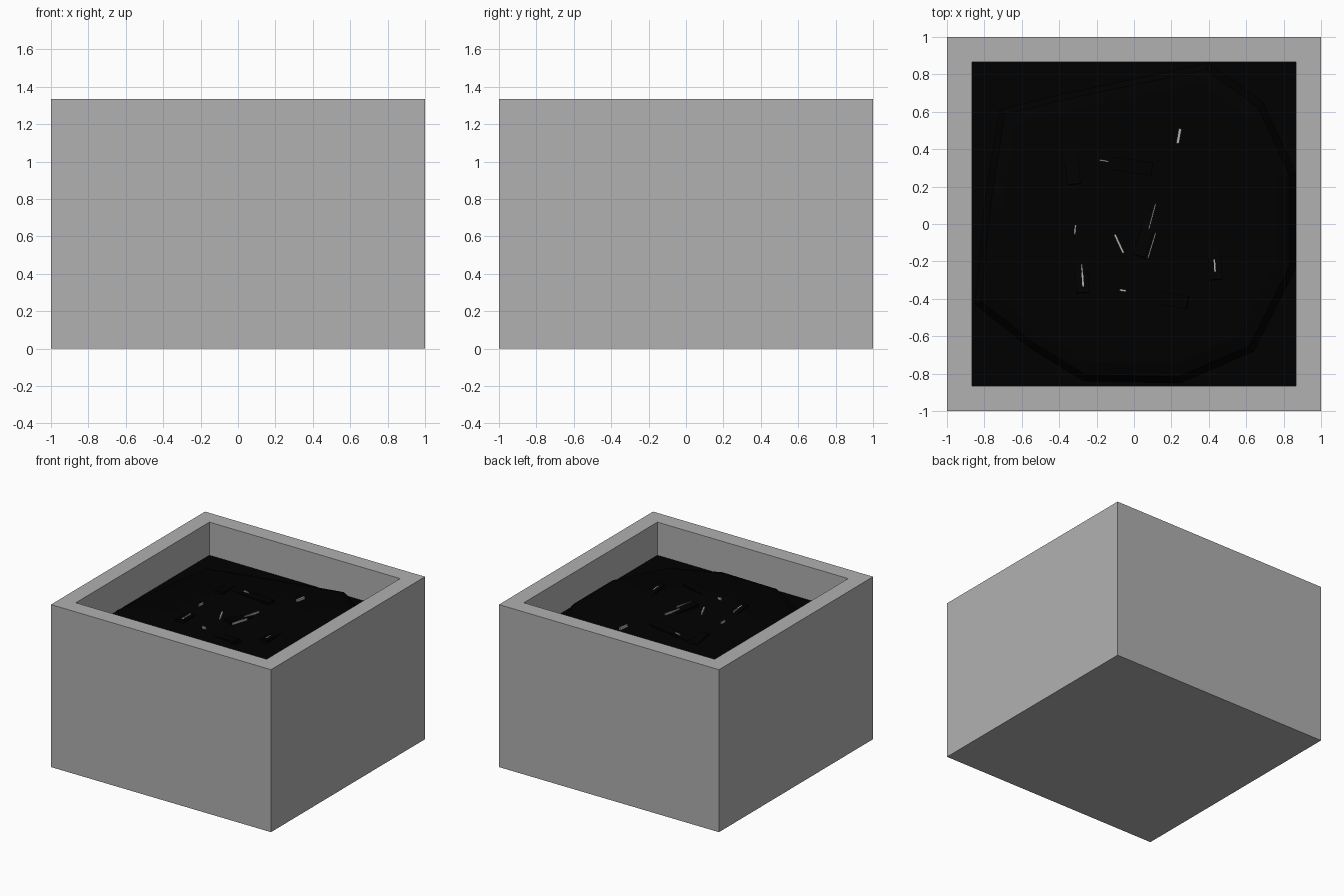
import bpy, bmesh, math
from mathutils import Matrix

if "Cube" in bpy.data.objects:
    bpy.data.objects.remove(bpy.data.objects["Cube"])

H, INNER, FLOOR = 1.335, 0.867, 1.063


def material(name, v):
    m = bpy.data.materials.new(name)
    m.diffuse_color = (v, v, v, 1)
    m.use_nodes = True
    m.node_tree.nodes["Principled BSDF"].inputs["Base Color"].default_value = m.diffuse_color
    return m


black = material("soot_black", 0.0)
grey = material("stone_grey", 0.44)


def add_mesh(name, bm, mat):
    bmesh.ops.recalc_face_normals(bm, faces=bm.faces)
    me = bpy.data.meshes.new(name)
    bm.to_mesh(me)
    bm.free()
    ob = bpy.data.objects.new(name, me)
    bpy.context.collection.objects.link(ob)
    me.materials.append(mat)
    return ob


def block(name, center, size, angle, tilt, mat):
    bm = bmesh.new()
    m = (Matrix.Translation(center) @ Matrix.Rotation(math.radians(angle), 4, 'Z')
         @ Matrix.Rotation(math.radians(tilt), 4, 'Y') @ Matrix.Diagonal((*size, 1)))
    bmesh.ops.create_cube(bm, size=1, matrix=m)
    return add_mesh(name, bm, mat)


# Square container: block with an inset, sunken top
bm = bmesh.new()
bmesh.ops.create_cube(bm, size=1, matrix=Matrix.Translation((0, 0, H / 2)) @ Matrix.Diagonal((2, 2, H, 1)))
bm.normal_update()
top = max(bm.faces, key=lambda f: f.calc_center_median().z)
bmesh.ops.inset_region(bm, faces=[top], thickness=1 - INNER, use_even_offset=True)
ext = bmesh.ops.extrude_discrete_faces(bm, faces=[top])
bmesh.ops.translate(bm, verts=ext["faces"][0].verts, vec=(0, 0, FLOOR - 0.005 - H))
add_mesh("container", bm, grey)

# Black bed filling the recess
bm = bmesh.new()
bmesh.ops.create_grid(bm, x_segments=1, y_segments=1, size=INNER, matrix=Matrix.Translation((0, 0, FLOOR)))
add_mesh("bed", bm, black)

# Low irregular mound: concentric rings of one faceted outline
outline = [(0.4, 0.86), (0.69, 0.65), (0.863, 0.28), (0.863, -0.24), (0.64, -0.68), (0.25, -0.85),
           (-0.27, -0.84), (-0.56, -0.66), (-0.85, -0.43), (-0.80, 0.1), (-0.72, 0.61), (-0.4, 0.69)]
bm = bmesh.new()
rings = [[bm.verts.new((x * s, y * s, z)) for x, y in outline]
         for s, z in ((1, FLOOR), (0.96, 1.11), (0.88, 1.132), (0.5, 1.142))]
n = len(outline)
for a, b in zip(rings, rings[1:]):
    for i in range(n):
        bm.faces.new((a[i], a[(i + 1) % n], b[(i + 1) % n], b[i]))
bm.faces.new(rings[-1])
add_mesh("mound", bm, black)

# Half-buried black sticks: x, y, length, angle, tilt (one end sinks into the mound)
sticks = [(-0.33, 0.30, 0.18, 97, 6), (-0.09, 0.32, 0.38, -8, -3), (0.07, -0.04, 0.28, 72, 6),
          (0.43, -0.19, 0.22, 95, 6), (-0.28, -0.27, 0.2, 94, 6), (0.17, -0.40, 0.24, -10, -6)]
for i, (x, y, l, a, t) in enumerate(sticks):
    block(f"stick_{i}", (x, y, 1.127), (l, 0.07, 0.05), a, t, black)

# Thin grey ash slivers: x, y, length, width, angle
slivers = [(0.24, 0.47, 0.08, 0.016, 80), (-0.16, 0.338, 0.05, 0.008, -10), (0.097, 0.04, 0.14, 0.007, 75),
           (0.095, -0.115, 0.14, 0.007, 73), (-0.08, -0.105, 0.11, 0.012, -65), (-0.315, -0.03, 0.05, 0.01, 85),
           (-0.275, -0.285, 0.14, 0.009, 94), (-0.06, -0.355, 0.035, 0.012, -8), (0.432, -0.23, 0.08, 0.008, 94)]
for i, (x, y, l, w, a) in enumerate(slivers):
    block(f"sliver_{i}", (x, y, 1.147), (l, w, 0.024), a, 0, grey)
